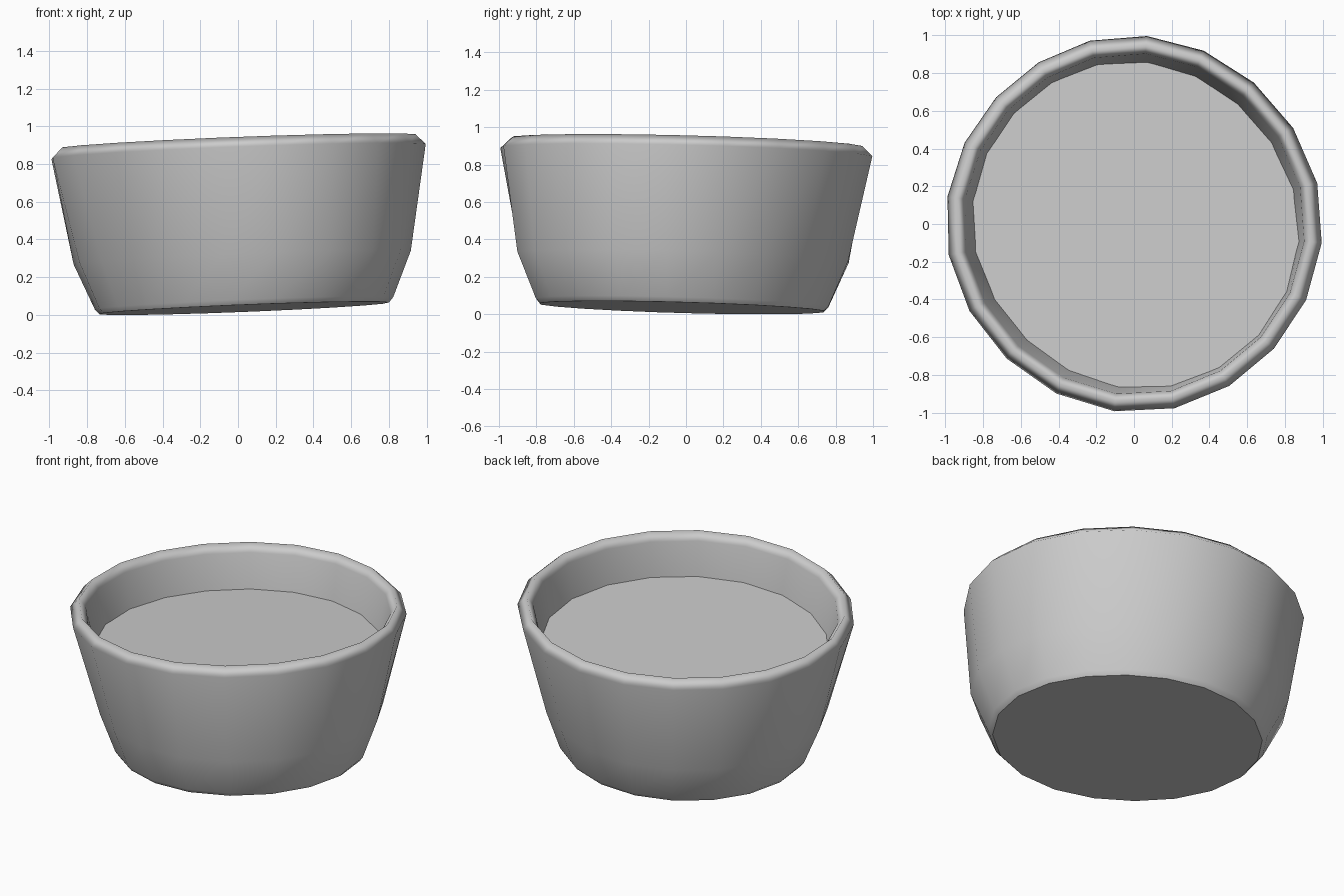
import bpy, bmesh, math
from mathutils import Matrix, Vector

cube = bpy.data.objects.get("Cube")
if cube:
    bpy.data.objects.remove(cube, do_unlink=True)

SIDES = 20

# Whole model leans slightly: the base sits off centre, the rim is centred
LEAN = Vector((-0.038, 0.025, 1)).normalized()
TILT = Vector((0, 0, 1)).rotation_difference(LEAN).to_matrix().to_4x4()
PLACE = Matrix.Translation((0.032, -0.021, 0.035)) @ TILT

grey = bpy.data.materials.new("plain grey")
grey.use_nodes = True
colour = (0.6, 0.6, 0.6, 1)
grey.diffuse_color = colour
grey.node_tree.nodes["Principled BSDF"].inputs["Base Color"].default_value = colour


def ring(bm, radius, height, squash):
    """Hand-made ring: slightly uneven spacing, squashed along one diagonal."""
    verts = []
    for i in range(SIDES):
        a = math.tau * i / SIDES + math.radians(12)
        a += math.radians(1.4 * math.cos(a) + 0.9 * math.sin(a) - 1.1 * math.cos(2 * a))
        r = radius * (1 + 0.006 * math.cos(4 * a) - squash * math.sin(2 * a))
        verts.append(bm.verts.new((r * math.cos(a), r * math.sin(a), height)))
    return verts


def finish(bm, name):
    bm.transform(PLACE)
    mesh = bpy.data.meshes.new(name)
    bm.to_mesh(mesh)
    bm.free()
    mesh.materials.append(grey)
    obj = bpy.data.objects.new(name, mesh)
    bpy.context.collection.objects.link(obj)
    return obj


# Bowl: outer wall, rounded rim, inner wall down to below the filling
# Each step is radius, height, diagonal squash
profile = [(0.762, 0.0, 0.04), (0.785, 0.027, 0.045), (0.885, 0.27, 0.055),
           (0.994, 0.833, 0.006), (0.94, 0.886, 0.006), (0.901, 0.835, 0.006),
           (0.853, 0.56, 0.026)]
bm = bmesh.new()
rings = [ring(bm, *step) for step in profile]
for low, high in zip(rings, rings[1:]):
    for i in range(SIDES):
        j = (i + 1) % SIDES
        face = bm.faces.new((low[i], low[j], high[j], high[i]))
        face.smooth = True
base = bm.faces.new(list(reversed(rings[0])))
for edge in base.edges:
    edge.smooth = False
bowl = finish(bm, "bowl")

# Keep the large wall faces evenly shaded
normals = bowl.modifiers.new("even shading", 'WEIGHTED_NORMAL')
normals.keep_sharp = True

# Flat filling inside the bowl
bm = bmesh.new()
bm.faces.new(ring(bm, 0.866, 0.615, 0.022))
finish(bm, "filling")
